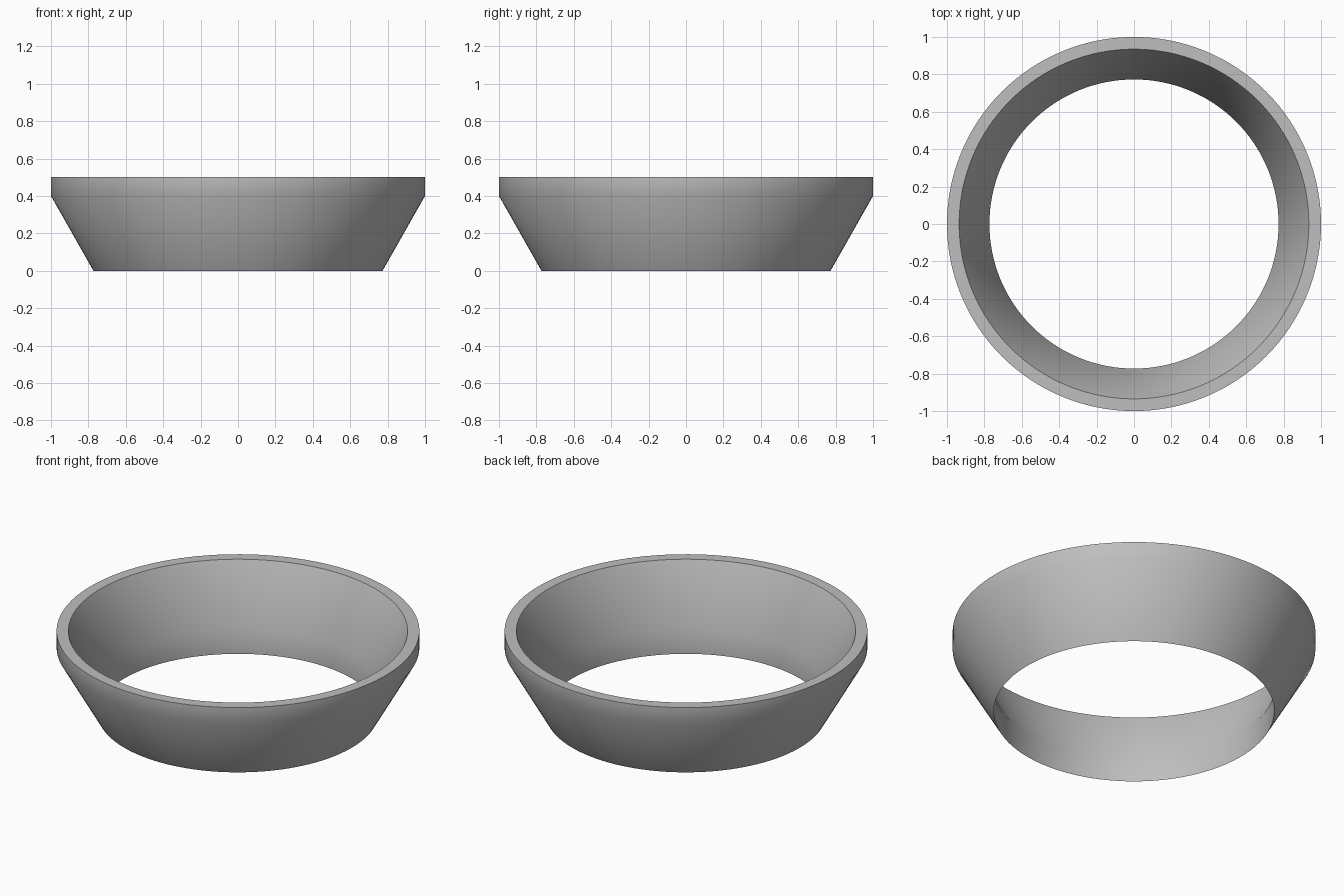
import bpy
import bmesh
import math

cube = bpy.data.objects.get("Cube")
if cube:
    bpy.data.objects.remove(cube, do_unlink=True)

# Plain grey material
grey = bpy.data.materials.new("light_grey")
grey.use_nodes = True
colour = (0.52, 0.52, 0.52, 1.0)
grey.diffuse_color = colour
grey.node_tree.nodes["Principled BSDF"].inputs["Base Color"].default_value = colour


def lathe(name, profile, segments, material):
    """Revolve a closed (radius, height) profile around z."""
    bm = bmesh.new()
    verts = [bm.verts.new((r, 0, z)) for r, z in profile]
    edges = [bm.edges.new((v, verts[(i + 1) % len(verts)]))
             for i, v in enumerate(verts)]
    bmesh.ops.spin(bm, geom=verts + edges, cent=(0, 0, 0), axis=(0, 0, 1),
                   angle=math.tau, steps=segments)
    bmesh.ops.remove_doubles(bm, verts=bm.verts[:], dist=0.0001)
    bmesh.ops.recalc_face_normals(bm, faces=bm.faces[:])
    mesh = bpy.data.meshes.new(name)
    bm.to_mesh(mesh)
    bm.free()
    mesh.materials.append(material)
    obj = bpy.data.objects.new(name, mesh)
    bpy.context.collection.objects.link(obj)
    return obj


# Flared ring: sloped outside with a straight lip, straight throat inside
ring = lathe("flared_ring", [
    (0.773, 0.0),   # thin bottom edge
    (1.0, 0.4),     # start of the lip
    (1.0, 0.5),     # outer rim
    (0.935, 0.5),   # inner rim
    (0.773, 0.15),  # top of the throat
], 128, grey)

bpy.ops.object.select_all(action="DESELECT")
ring.select_set(True)
bpy.context.view_layer.objects.active = ring
bpy.ops.object.shade_smooth_by_angle(angle=math.radians(40))
